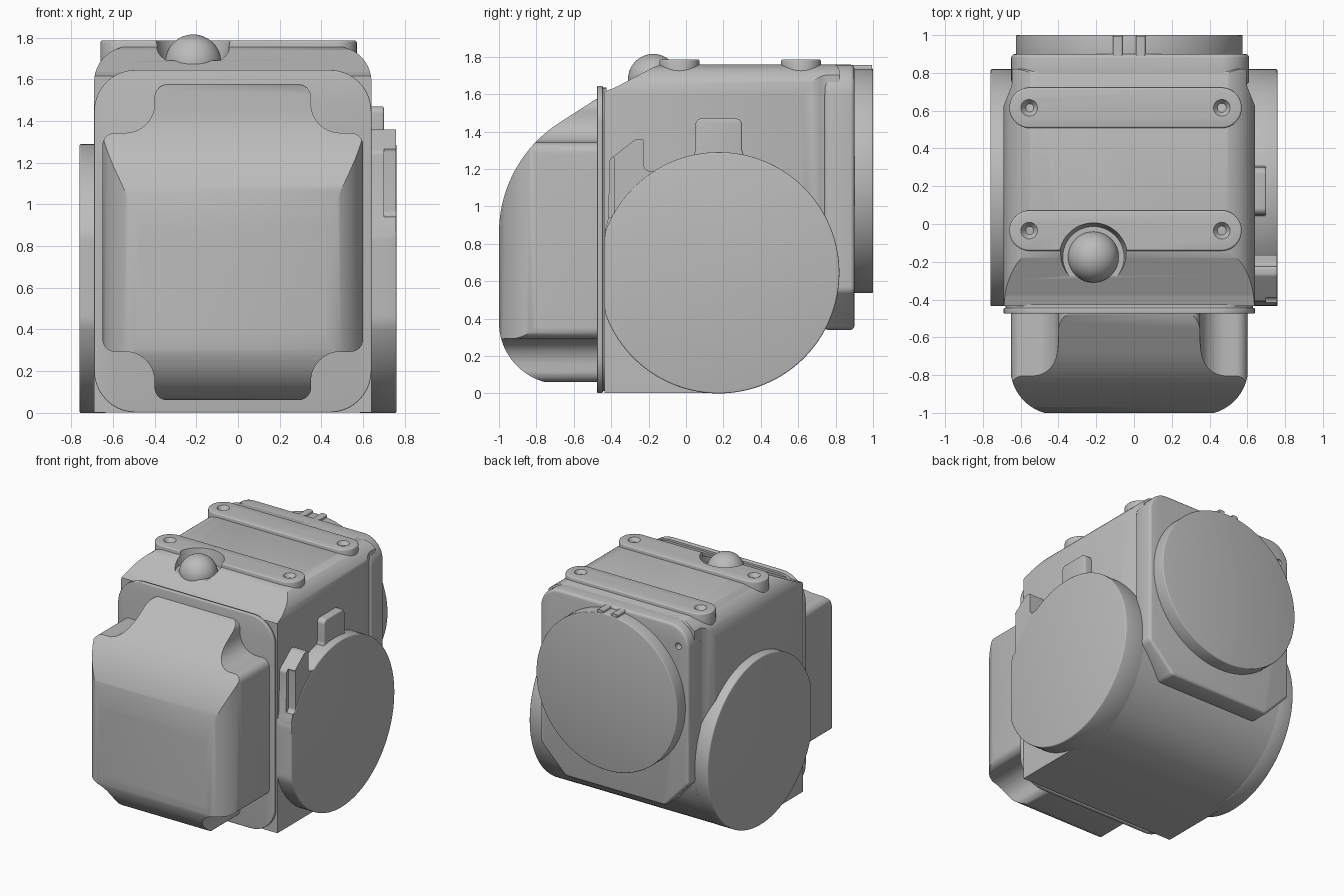
import bpy, bmesh
from math import radians, atan2, cos, sin, tan, pi
from mathutils import Vector, Matrix

default = bpy.data.objects.get("Cube")
if default:
    bpy.data.objects.remove(default, do_unlink=True)

grey = bpy.data.materials.new("plain grey")
grey.use_nodes = True
grey.diffuse_color = (0.5, 0.5, 0.5, 1)
grey.node_tree.nodes["Principled BSDF"].inputs["Base Color"].default_value = (0.5, 0.5, 0.5, 1)

CX = -0.025                 # middle of the housing
HUB_Y, HUB_Z, HUB_R = 0.175, 0.645, 0.645


def rounded(corners, steps=10):
    """Outline from (a, b, radius) corners, each rounded by an arc."""
    out = []
    for i, (a, b, r) in enumerate(corners):
        p = Vector((a, b))
        if not r:
            out.append(p)
            continue
        u = (Vector(corners[i - 1][:2]) - p).normalized()
        v = (Vector(corners[(i + 1) % len(corners)][:2]) - p).normalized()
        half = u.angle(v) / 2
        centre = p + (u + v).normalized() * r / sin(half)
        start = p + u * r / tan(half) - centre
        end = p + v * r / tan(half) - centre
        a0 = atan2(start.y, start.x)
        turn = (atan2(end.y, end.x) - a0 + pi) % (2 * pi) - pi
        for k in range(steps + 1):
            t = a0 + turn * k / steps
            out.append(centre + r * Vector((cos(t), sin(t))))
    return out


def circle(a, b, r, n=96):
    return [Vector((a + r * cos(2 * pi * k / n), b + r * sin(2 * pi * k / n))) for k in range(n)]


def rect(a0, a1, b0, b1, r=0):
    return rounded([(a0, b0, r), (a1, b0, r), (a1, b1, r), (a0, b1, r)])


def finish(name, bm):
    bmesh.ops.recalc_face_normals(bm, faces=bm.faces)
    mesh = bpy.data.meshes.new(name)
    bm.to_mesh(mesh)
    bm.free()
    obj = bpy.data.objects.new(name, mesh)
    bpy.context.collection.objects.link(obj)
    mesh.materials.append(grey)
    return obj


def apply(obj, mod):
    with bpy.context.temp_override(object=obj, active_object=obj, selected_objects=[obj]):
        bpy.ops.object.modifier_apply(modifier=mod.name)


def prism(name, axis, outline, lo, hi, bevel=0):
    """Extrude an outline along an axis, with optional softened rims."""
    place = {"x": lambda p, d: (d, p.x, p.y),
             "y": lambda p, d: (p.x, d, p.y),
             "z": lambda p, d: (p.x, p.y, d)}[axis]
    bm = bmesh.new()
    rings = [[bm.verts.new(place(p, d)) for p in outline] for d in (lo, hi)]
    for ring in rings:
        bm.faces.new(ring)
    n = len(outline)
    for i in range(n):
        j = (i + 1) % n
        bm.faces.new((rings[0][i], rings[0][j], rings[1][j], rings[1][i]))
    obj = finish(name, bm)
    if bevel:
        mod = obj.modifiers.new("soft rim", "BEVEL")
        mod.width, mod.segments = bevel, 3
        mod.limit_method, mod.angle_limit = "ANGLE", radians(50)
        apply(obj, mod)
    return obj


def cone(name, x, y, z0, z1, r0, r1):
    bm = bmesh.new()
    bmesh.ops.create_cone(bm, cap_ends=True, segments=48, radius1=r0, radius2=r1, depth=z1 - z0,
                          matrix=Matrix.Translation((x, y, (z0 + z1) / 2)))
    return finish(name, bm)


def combine(obj, tool, operation="DIFFERENCE"):
    mod = obj.modifiers.new("combine", "BOOLEAN")
    mod.operation, mod.solver, mod.object = operation, "EXACT", tool
    apply(obj, mod)
    bpy.data.objects.remove(tool, do_unlink=True)


# Front cover: notched outline, curved side profile and rounded plan combined
quarter = [(0.625, 0.525, 0.06), (0.375, 0.525, 0.14), (0.375, 0.757, 0.06)]
corners = []
for sx, sz in ((1, 1), (-1, 1), (-1, -1), (1, -1)):
    pts = quarter if sx * sz > 0 else quarter[::-1]
    corners += [(CX + sx * a, 0.818 + sz * b, r) for a, b, r in pts]
cover = prism("front_cover", "y", rounded(corners), -1.1, -0.46)
combine(cover, prism("cover_side", "x", rounded([
    (-0.3, 0.05, 0), (-0.3, 1.69, 0), (-1, 1.24, 0.7), (-1, 0.05, 0.33)], 20), -1, 1), "INTERSECT")
combine(cover, prism("cover_plan", "z", rounded([
    (CX - 0.63, -0.3, 0), (CX - 0.63, -1.01, 0.25),
    (CX + 0.63, -1.01, 0.25), (CX + 0.63, -0.3, 0)], 16), -0.2, 2), "INTERSECT")

# Gasket plate behind the cover
prism("gasket_plate", "y", rect(-0.69, 0.64, 0.002, 1.645, 0.2), -0.475, -0.445, 0.006)
prism("gasket_lip", "y", rect(-0.68, 0.63, 0.012, 1.635, 0.19), -0.45, -0.425)

# Main housing: side profile, shoulder section and tapering plan combined
body = prism("main_housing", "x", rounded([
    (-0.435, 0.003, 0), (HUB_Y + HUB_R, 0.003, HUB_R - 0.004), (HUB_Y + HUB_R, 1.762, 0.04),
    (-0.14, 1.762, 0.2), (-0.38, 1.635, 0.08), (-0.435, 1.615, 0)], 24), -1, 1)
combine(body, prism("body_section", "y", rounded([
    (-0.69, -0.1, 0), (0.64, -0.1, 0), (0.64, 1.758, 0.17), (-0.69, 1.758, 0.17)], 14), -1, 1.2), "INTERSECT")
combine(body, prism("body_plan", "z", rounded([
    (-0.7, -0.8, 0), (0.65, -0.8, 0), (0.65, 0.6, 0.15), (0.595, 0.74, 0.1), (0.595, 1.1, 0),
    (-0.645, 1.1, 0), (-0.645, 0.74, 0.1), (-0.7, 0.6, 0.15)]), -0.2, 2), "INTERSECT")

# Mounting rails with countersunk holes
rails = []
for label, y in (("front_rail", -0.035), ("rear_rail", 0.615)):
    rail = prism(label, "z", rect(-0.66, 0.57, y - 0.107, y + 0.107, 0.106), 1.6, 1.786, 0.01)
    for x in (-0.555, 0.465):
        combine(rail, cone("countersink", x, y, 1.745, 1.79, 0.015, 0.047))
    rails.append(rail)

# Dome sitting in a round pocket
DX, DY = -0.215, -0.175
for part in (body, rails[0]):
    combine(part, cone("pocket_cutter", DX, DY, 1.69, 1.83, 0.162, 0.19))
bm = bmesh.new()
bmesh.ops.create_uvsphere(bm, u_segments=48, v_segments=24, radius=0.135,
                          matrix=Matrix.Translation((DX, DY, 1.68)))
finish("dome", bm)

# Rear flange with chamfered lower corners and a screw hole
flange = prism("rear_flange", "y", rounded([
    (-0.65, 0.55, 0.05), (-0.45, 0.34, 0.05), (0.4, 0.34, 0.05), (0.61, 0.55, 0.05),
    (0.61, 1.758, 0.16), (-0.65, 1.758, 0.16)]), 0.74, 0.9, 0.02)
combine(flange, prism("screw_hole", "y", circle(-0.565, 1.6, 0.025, 24), 0.85, 1))

# Rear disc and its small clip
prism("rear_disc", "y", circle(CX, 1.137, 0.6), 0.85, 1.0, 0.006)
for side in (-1, 1):
    x = CX + side * 0.06
    prism("clip_prong", "y", rect(x - 0.025, x + 0.025, 1.66, 1.755, 0.01), 0.88, 0.995)

# Side discs, trimmed flat where they meet the gasket
trimmed = [Vector((max(p.x, -0.435 + 1e-4 * abs(p.y - HUB_Z)), p.y))
           for p in circle(HUB_Y, HUB_Z, HUB_R, 128)]
prism("left_disc", "x", trimmed, 0.58, 0.76, 0.008)
prism("right_disc", "x", trimmed, -0.76, -0.63, 0.008)

# Tab and slotted lug above the left disc
prism("left_tab", "x", rounded([
    (0.02, 1.2, 0), (0.33, 1.2, 0), (0.3, 1.3, 0.03), (0.3, 1.47, 0.035),
    (0.05, 1.47, 0.035), (0.05, 1.3, 0.03)]), 0.6, 0.7, 0.01)
lug = prism("left_lug", "x", rounded([
    (-0.434, 0.8, 0), (-0.432, 0.88, 0), (-0.415, 0.94, 0), (-0.41, 1.25, 0.03), (-0.27, 1.36, 0.03),
    (-0.225, 1.36, 0.015), (-0.225, 1.19, 0.03), (-0.15, 1.19, 0), (-0.1, 0.8, 0)]), 0.6, 0.757)
combine(lug, prism("lug_slot", "x", rect(-0.5, -0.385, 0.94, 1.28, 0.03), 0.7, 0.9))

# Smooth curved surfaces, keep hard edges
for obj in bpy.context.scene.objects:
    obj.select_set(obj.type == "MESH")
bpy.context.view_layer.objects.active = body
bpy.ops.object.shade_smooth_by_angle(angle=radians(35))
